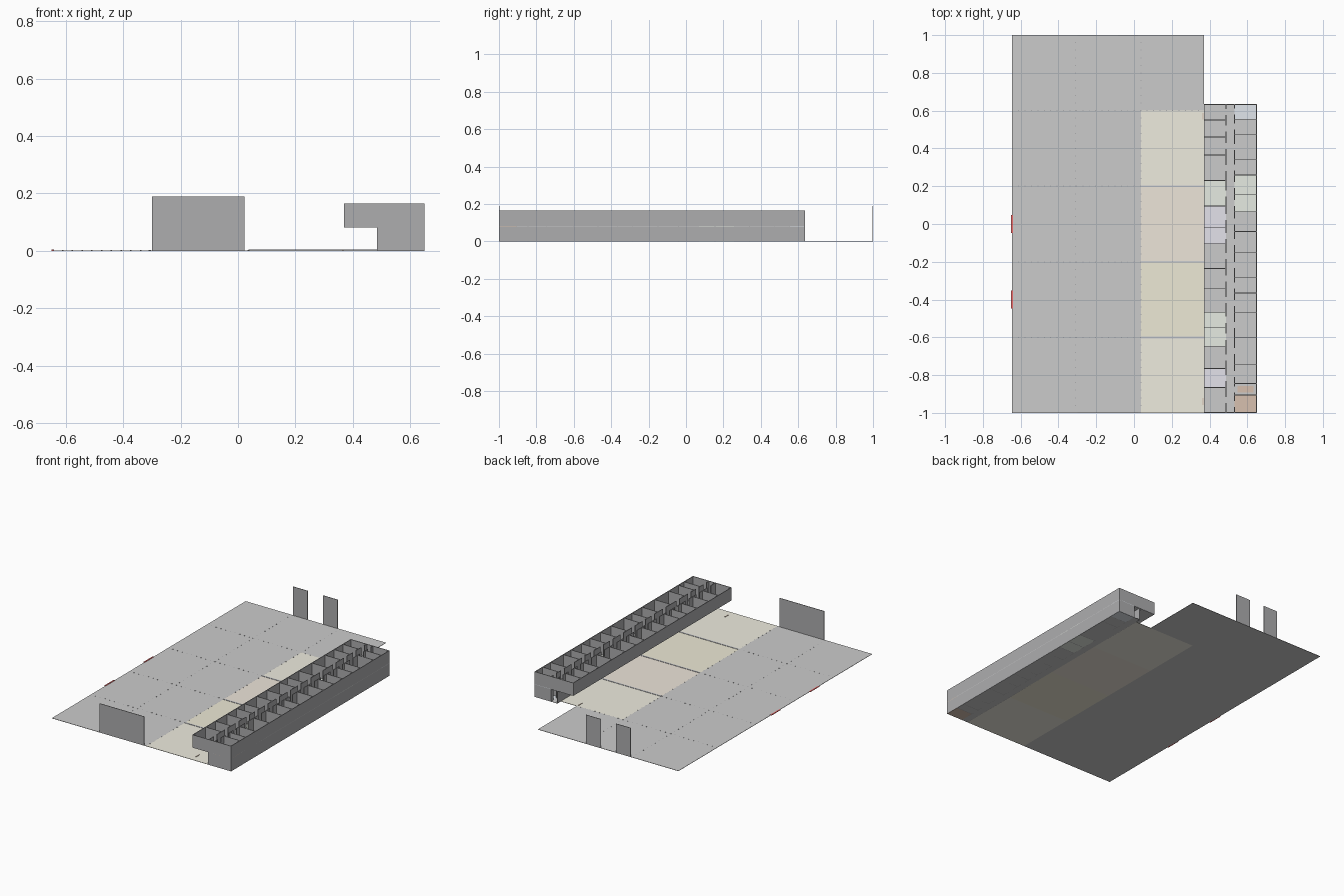
import bpy, bmesh

if "Cube" in bpy.data.objects:
    bpy.data.objects.remove(bpy.data.objects["Cube"])

T = 0.004            # wall thickness
MID, TOP = 0.083, 0.165   # upper floor level, wall top
Y0, Y1 = -1.0, 0.635
XW, XC0, XC1, XE = 0.37, 0.487, 0.532, 0.65


def material(name, rgb):
    m = bpy.data.materials.new(name)
    m.diffuse_color = (*rgb, 1)
    m.use_nodes = True
    m.node_tree.nodes["Principled BSDF"].inputs["Base Color"].default_value = m.diffuse_color
    return m


GREY = material("concrete", (0.68, 0.68, 0.68))
LIGHT = material("light_floor", (0.79, 0.8, 0.82))
WALL = material("wall_grey", (0.42, 0.42, 0.43))
CREAM = material("cream", (0.86, 0.84, 0.74))
PEACH = material("peach", (0.85, 0.79, 0.7))
YELLOW = material("yellow", (0.85, 0.82, 0.67))
PALE = material("pale_room", (0.83, 0.82, 0.8))
GREEN = material("green_room", (0.79, 0.83, 0.76))
PURPLE = material("purple_room", (0.77, 0.76, 0.83))
BLUE = material("blue_room", (0.75, 0.79, 0.84))
BROWN = material("stair_brown", (0.68, 0.53, 0.43))
RED = material("red", (0.85, 0.15, 0.15))
LINE = material("divider", (0.6, 0.61, 0.64))


def boxes(name, items, mat):
    """One mesh object made of axis-aligned boxes (x0,x1,y0,y1,z0,z1)."""
    bm = bmesh.new()
    for x0, x1, y0, y1, z0, z1 in items:
        v = bmesh.ops.create_cube(bm, size=1)["verts"]
        bmesh.ops.scale(bm, verts=v, vec=(x1 - x0, y1 - y0, z1 - z0))
        bmesh.ops.translate(bm, verts=v, vec=((x0 + x1) / 2, (y0 + y1) / 2, (z0 + z1) / 2))
    me = bpy.data.meshes.new(name)
    bm.to_mesh(me)
    bm.free()
    ob = bpy.data.objects.new(name, me)
    bpy.context.collection.objects.link(ob)
    me.materials.append(mat)
    return ob


# Hall floor, light corner and storage zones
F = 0.002
boxes("hall_floor", [(-0.645, 0.037, -1, 0.6, 0, F), (-0.313, XW, 0.6, 1, 0, F)], GREY)
boxes("light_corner_floor", [(-0.645, -0.313, 0.6, 1, 0, F)], LIGHT)
for i, mat in enumerate((CREAM, YELLOW, PEACH, CREAM)):
    y = -1 + 0.4 * i
    boxes(f"storage_zone_{i + 1}", [(0.037, XC0, y, y + 0.4, 0, F)], mat)
boxes("zone_dividers", [(0.037, XC0, y - 0.005, y + 0.005, F, F + 0.002)
                        for y in (-0.6, -0.2, 0.2)], LINE)

# Column dots along the bay grid
r = 0.0025
dots = [(-0.645 + 0.034 * k, y) for y in (-0.6, -0.2, 0.2, 0.6) for k in range(1, 30)]
dots += [(x, -1 + 0.04 * k) for x in (-0.31, 0.037) for k in range(1, 50)]
boxes("column_dots", [(x - r, x + r, y - r, y + r, F, F + 0.001) for x, y in dots], WALL)

# Gate strips and small door leaves
boxes("gate_strips", [(-0.65, -0.641, y - 0.047, y + 0.047, 0, 0.004) for y in (0, -0.4)], RED)
boxes("door_leaves", [(0.363, 0.368, y - 0.018, y + 0.018, F, 0.005) for y in (0.57, -0.94)], BROWN)

# Free-standing end panels
boxes("front_panel", [(-0.3, 0.022, -1, -0.997, 0, 0.19)], WALL)
boxes("back_panels", [(-0.3, -0.195, 0.997, 1, 0, 0.19), (-0.085, 0.022, 0.997, 1, 0, 0.19)], WALL)

# Office outer walls: the west rooms overhang the storage zone
boxes("office_outer_walls", [
    (XE - T, XE, Y0, Y1, 0, TOP),
    (XW, XW + T, Y0, Y1, MID, TOP),
    (XW, XE, Y0, Y0 + T, MID, TOP),
    (XC0, XE, Y0, Y0 + T, 0, MID),
    (XW, XE, Y1 - T, Y1, MID, TOP),
    (XC1, XE, Y1 - T, Y1, 0, MID),
    (XC0 - T / 2, XC0 + T / 2, Y0, Y1, 0, MID),
], WALL)
boxes("corridor_floors", [(XC0, XC1, Y0, Y1, 0, F), (XC0, XC1, Y0, Y1, MID - F, MID)], GREY)

# Room divisions, north to south
WEST = [.635, .55, .46, .365, .23, .095, -.02, -.105, -.235, -.34, -.467,
        -.547, -.647, -.765, -.865, -1]
EAST = [.635, .555, .475, .34, .26, .155, .065, -.04, -.15, -.285, -.365,
        -.47, -.6, -.745, -.845, -.905, -1]
WEST_COL = {4: GREEN, 5: PURPLE, 6: PURPLE, 10: GREEN, 11: GREEN, 13: PURPLE}
EAST_COL = {0: BLUE, 4: GREEN, 5: GREEN, 15: BROWN}


def rooms(side, ys, x0, x1, corridor_x, levels, colours):
    walls, tiles = [], {}
    for z0, z1 in levels:
        for y in ys[1:-1]:
            walls.append((x0, x1, y - T / 2, y + T / 2, z0, z1))
        for i, (a, b) in enumerate(zip(ys, ys[1:])):
            zt = max(z0, F)
            tiles.setdefault(colours.get(i, PALE), []).append((x0, x1, b, a, zt - F, zt))
            # corridor wall with a doorway in each room
            c, g = (a + b) / 2, 0.016
            for p, q in ((b, c - g), (c + g, a)):
                walls.append((corridor_x - T / 2, corridor_x + T / 2, p, q, z0, z1))
    boxes(f"{side}_room_walls", walls, WALL)
    for mat, t in tiles.items():
        boxes(f"{side}_{mat.name}_floor", t, mat)


rooms("west", WEST, XW, XC0, XC0, [(MID, TOP)], WEST_COL)
rooms("east", EAST, XC1, XE, XC1, [(0, MID), (MID, TOP)], EAST_COL)
boxes("stair_landing", [(0.547, 0.633, -0.892, -0.858, MID, MID + 0.004)], BROWN)
